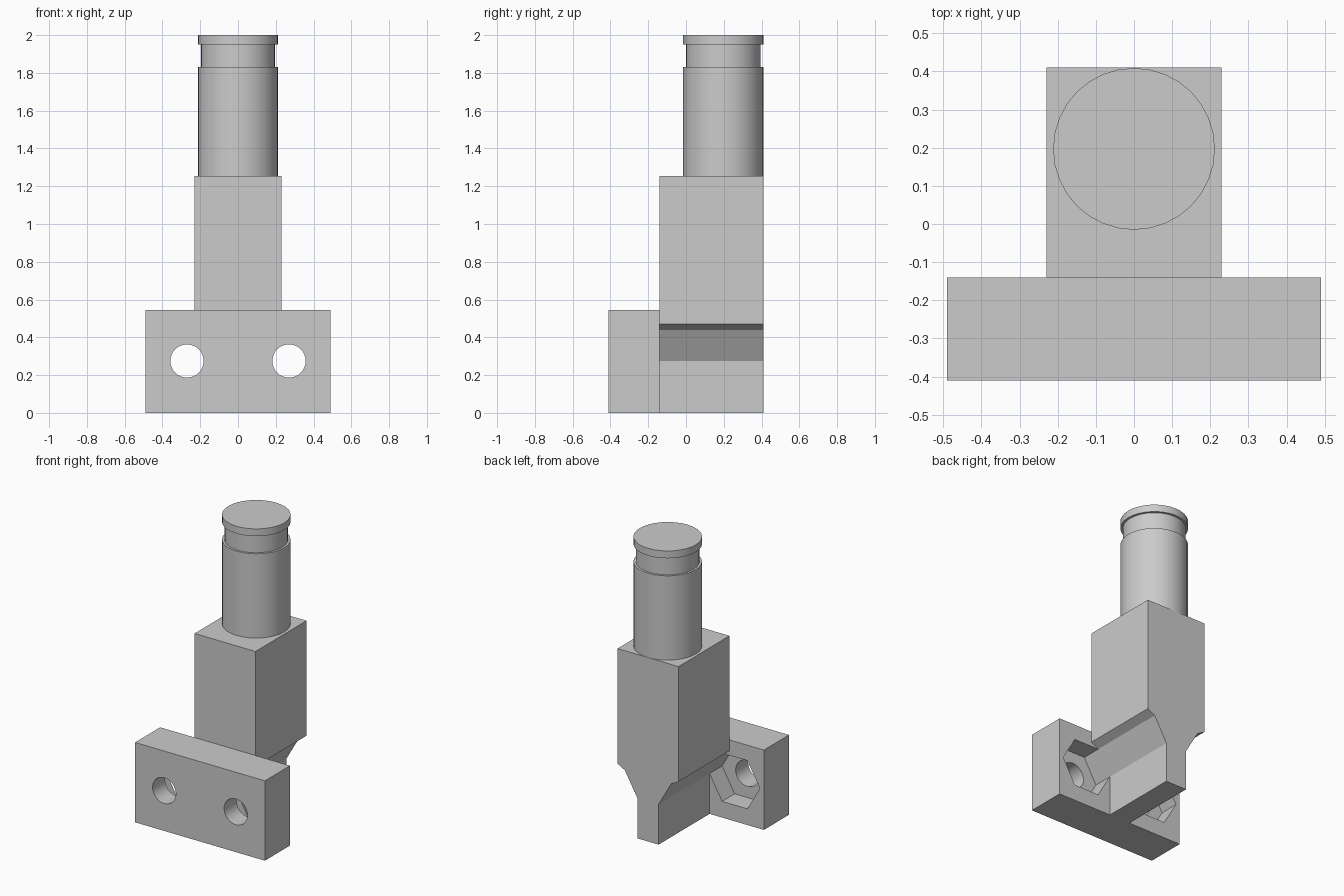
import bpy
import bmesh
from math import sin, cos, pi, radians
from mathutils import Matrix

cube = bpy.data.objects.get("Cube")
if cube:
    bpy.data.objects.remove(cube)

grey = bpy.data.materials.new("plain_grey")
grey.use_nodes = True
colour = (0.6, 0.6, 0.6, 1)
grey.diffuse_color = colour
grey.node_tree.nodes["Principled BSDF"].inputs["Base Color"].default_value = colour


def finish(name, bm):
    bmesh.ops.recalc_face_normals(bm, faces=bm.faces)
    mesh = bpy.data.meshes.new(name)
    bm.to_mesh(mesh)
    bm.free()
    mesh.materials.append(grey)
    obj = bpy.data.objects.new(name, mesh)
    bpy.context.collection.objects.link(obj)
    return obj


def select(obj):
    bpy.ops.object.select_all(action='DESELECT')
    obj.select_set(True)
    bpy.context.view_layer.objects.active = obj


def prism(name, outline, y0, y1):
    """Extrude an (x, z) outline along y."""
    bm = bmesh.new()
    face = bm.faces.new([bm.verts.new((x, y0, z)) for x, z in outline])
    ext = bmesh.ops.extrude_face_region(bm, geom=[face])
    moved = [g for g in ext["geom"] if isinstance(g, bmesh.types.BMVert)]
    bmesh.ops.translate(bm, verts=moved, vec=(0, y1 - y0, 0))
    return finish(name, bm)


def ring(cx, cz, r, n):
    return [(cx + r * cos(2 * pi * i / n), cz + r * sin(2 * pi * i / n)) for i in range(n)]


def cut(obj, cutter):
    select(obj)
    mod = obj.modifiers.new("cut", 'BOOLEAN')
    mod.operation = 'DIFFERENCE'
    mod.solver = 'EXACT'
    mod.object = cutter
    bpy.ops.object.modifier_apply(modifier=mod.name)
    bpy.data.objects.remove(cutter)


# Mounting plate with two bolt holes and hexagonal nut pockets behind
front, back = -0.41, -0.14
plate = prism("mounting_plate", [(-0.49, 0), (0.49, 0), (0.49, 0.545), (-0.49, 0.545)], front, back)
for side in (-1, 1):
    cut(plate, prism("hole_cutter", ring(side * 0.27, 0.275, 0.088, 32), front - 0.2, back + 0.2))
    cut(plate, prism("pocket_cutter", ring(side * 0.27, 0.275, 0.19, 6), -0.275, back + 0.1))

# Square body narrowing to a thin web between the nut pockets
half = [(0.08, 0), (0.08, 0.275), (0.175, 0.44), (0.23, 0.47), (0.23, 1.255)]
body = prism("body_block", half + [(-x, z) for x, z in reversed(half)], back, 0.41)

# Round post with a groove below its cap
profile = [(0, 1.255), (0.212, 1.255), (0.212, 1.83), (0.197, 1.83),
           (0.197, 1.95), (0.212, 1.95), (0.212, 2.0), (0, 2.0)]
bm = bmesh.new()
verts = [bm.verts.new((r, 0, z)) for r, z in profile]
edges = [bm.edges.new(pair) for pair in zip(verts, verts[1:])]
bmesh.ops.spin(bm, geom=verts + edges, cent=(0, 0, 0), axis=(0, 0, 1),
               angle=2 * pi, steps=32, use_duplicate=False)
bmesh.ops.remove_doubles(bm, verts=bm.verts, dist=0.0005)
bmesh.ops.transform(bm, matrix=Matrix.Translation((0, 0.197, 0)), verts=bm.verts)
post = finish("grooved_post", bm)

for obj in (plate, post):
    select(obj)
    bpy.ops.object.shade_smooth_by_angle(angle=radians(30))
